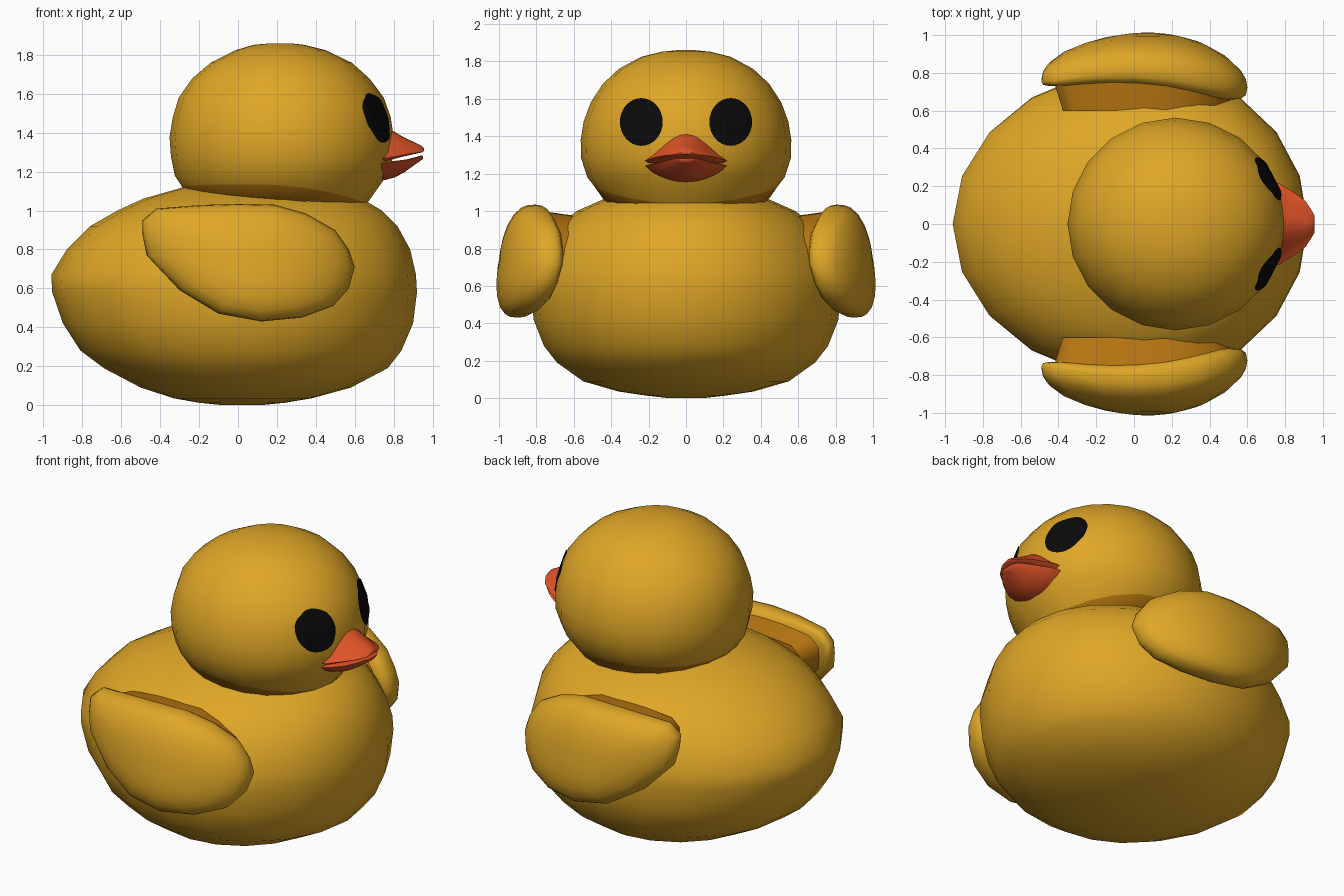
import bpy, bmesh, math
from mathutils import Vector
from mathutils.bvhtree import BVHTree

if "Cube" in bpy.data.objects:
    bpy.data.objects.remove(bpy.data.objects["Cube"])


def material(name, rgb):
    m = bpy.data.materials.new(name)
    m.diffuse_color = (*rgb, 1)
    m.use_nodes = True
    m.node_tree.nodes["Principled BSDF"].inputs["Base Color"].default_value = m.diffuse_color
    return m


YELLOW = material("yellow", (0.74, 0.385, 0.02))
AMBER = material("amber", (0.50, 0.19, 0.006))
ORANGE = material("red orange", (0.73, 0.085, 0.02))
BLACK = material("black", (0.003, 0.003, 0.003))


def loft(name, rings, mats, amber_bands=(), angle=60):
    """Skin a list of closed rings and cap both ends."""
    bm = bmesh.new()
    loops = [[bm.verts.new(p) for p in ring] for ring in rings]
    n = len(loops[0])
    for k, (a, b) in enumerate(zip(loops, loops[1:])):
        for i in range(n):
            j = (i + 1) % n
            f = bm.faces.new((a[i], a[j], b[j], b[i]))
            f.material_index = 1 if k in amber_bands else 0
    bm.faces.new(loops[0])
    bm.faces.new(loops[-1])
    bmesh.ops.recalc_face_normals(bm, faces=bm.faces)
    return finish(name, bm, mats, angle)


def finish(name, bm, mats, angle=60):
    me = bpy.data.meshes.new(name)
    bm.to_mesh(me)
    bm.free()
    for m in mats:
        me.materials.append(m)
    me.shade_smooth()
    me.set_sharp_from_angle(angle=math.radians(angle))
    ob = bpy.data.objects.new(name, me)
    bpy.context.collection.objects.link(ob)
    return ob


def egg(z, x0, x1, hw, cx, n=20, height=None):
    """Horizontal oval with separate front and back radii."""
    ring = []
    for i in range(n):
        t = 2 * math.pi * i / n
        c = math.cos(t)
        x = cx + c * ((x1 - cx) if c > 0 else (cx - x0))
        ring.append((x, hw * math.sin(t), height(x) if height else z))
    return ring


# Body: z, back x, front x, half width
BODY = [(0.0, -0.08, 0.12, 0.09), (0.012, -0.2, 0.24, 0.2), (0.035, -0.33, 0.38, 0.36),
        (0.09, -0.5, 0.58, 0.55), (0.19, -0.69, 0.77, 0.69), (0.28, -0.81, 0.84, 0.76),
        (0.42, -0.90, 0.90, 0.815), (0.58, -0.955, 0.92, 0.828), (0.67, -0.96, 0.915, 0.82),
        (0.80, -0.88, 0.885, 0.77), (0.92, -0.76, 0.82, 0.69), (1.0, -0.62, 0.74, 0.585),
        (1.06, -0.49, 0.64, 0.45), (1.12, -0.28, 0.45, 0.27), (1.135, -0.1, 0.25, 0.12)]
loft("body", [egg(*r, cx=0.05) for r in BODY], [YELLOW])

# Head, with an amber neck band curving into the body
HEAD = [(1.18, -0.325, 0.765, 0.527), (1.28, -0.345, 0.80, 0.56), (1.38, -0.352, 0.80, 0.563),
        (1.48, -0.335, 0.785, 0.547), (1.58, -0.305, 0.75, 0.51), (1.68, -0.235, 0.675, 0.445),
        (1.76, -0.14, 0.585, 0.36), (1.825, -0.01, 0.45, 0.24), (1.852, 0.08, 0.34, 0.13),
        (1.86, 0.17, 0.27, 0.05)]


def neck(x):
    return 1.135 - 0.3 * max(0, x - 0.1) ** 2 - 0.1 * max(0, -x) ** 2


rings = [egg(0, -0.24, 0.6, 0.42, 0.2, height=lambda x: neck(x) - 0.1),
         egg(0, -0.29, 0.665, 0.49, 0.2, height=neck)]
rings += [egg(*r, cx=0.22) for r in HEAD]
head = loft("head", rings, [YELLOW, AMBER], amber_bands=(0,))

# Eyes: thin ovals laid on the head surface
tree = BVHTree.FromPolygons([v.co.copy() for v in head.data.vertices],
                            [p.vertices[:] for p in head.data.polygons])


def eye(name, side):
    bm = bmesh.new()

    def on_head(r, t):
        y = side * (0.236 + 0.113 * r * math.cos(t))
        z = 1.475 + 0.126 * r * math.sin(t)
        hit, *_ = tree.ray_cast(Vector((2, y, z)), Vector((-1, 0, 0)))
        out = (hit - Vector((0.22, 0, 1.36))).normalized()
        return bm.verts.new(hit + out * 0.007)

    n = 32
    loops = [[on_head(r, 2 * math.pi * i / n) for i in range(n)]
             for r in (0.25, 0.5, 0.75, 1)]
    centre = on_head(0, 0)
    for i in range(n):
        j = (i + 1) % n
        tri = (centre, loops[0][i], loops[0][j])
        bm.faces.new(tri if side > 0 else tri[::-1])
        for a, b in zip(loops, loops[1:]):
            quad = (a[i], b[i], b[j], a[j])
            bm.faces.new(quad if side > 0 else quad[::-1])
    finish(name, bm, [BLACK])


# Beak halves: x, half width, mouth z, crown z
UPPER = [(0.70, 0.225, 1.252, 1.43), (0.77, 0.215, 1.258, 1.42), (0.80, 0.195, 1.265, 1.408),
         (0.85, 0.165, 1.278, 1.378), (0.91, 0.12, 1.291, 1.35), (0.945, 0.065, 1.299, 1.333),
         (0.955, 0.045, 1.306, 1.322)]
LOWER = [(0.70, 0.22, 1.245, 1.15), (0.76, 0.213, 1.25, 1.158), (0.81, 0.185, 1.256, 1.172),
         (0.86, 0.15, 1.262, 1.20), (0.91, 0.105, 1.274, 1.237), (0.94, 0.06, 1.283, 1.257),
         (0.95, 0.04, 1.281, 1.266)]


def beak(name, sections, power):
    rings = []
    for x, hw, mouth, crown in sections:
        ring = []
        for i in range(13):
            u = -1 + i / 6
            bulge = max(0, math.cos(u * math.pi / 2)) ** power
            ring.append((x, u * hw, mouth + (crown - mouth) * (0.08 + 0.92 * bulge)))
        ring += [(x, u * hw, mouth) for u in (0.9, 0.45, 0, -0.45, -0.9)]
        rings.append(ring)
    loft(name, rings, [ORANGE], angle=50)


beak("upper_beak", UPPER, 1.35)
beak("lower_beak", LOWER, 0.7)

# Wings: rounded pads following a side outline (x, z)
OUTLINE = [(-0.49, 0.95), (-0.42, 1.01), (-0.2, 1.028), (0, 1.035), (0.19, 1.03), (0.35, 0.985),
           (0.5, 0.9), (0.57, 0.8), (0.6, 0.71), (0.57, 0.6), (0.49, 0.51), (0.33, 0.45),
           (0.12, 0.43), (-0.1, 0.47), (-0.3, 0.59), (-0.47, 0.77), (-0.49, 0.87)]


def wing_ring(s, depth, side, flat_y=None):
    """Outline scaled by s; depth -1 is the inner face, +1 the outer."""
    ring = []
    for px, pz in OUTLINE:
        x, z = 0.08 + (px - 0.08) * s, 0.74 + (pz - 0.74) * s
        bend = (0.45 if x > 0.05 else 0.24) * (x - 0.05) ** 2
        rim = 0.9 - 0.15 * (z - 0.43) - bend
        inner = min(0.15, max(0.05, 0.11 + 0.1 * x))
        y = rim + depth * (0.148 if depth > 0 else inner)
        ring.append((x, side * (flat_y or y), z))
    return ring


def puff(s):
    return (1 - s ** 2.6) ** (1 / 2.6)


for side, label in ((-1, "near"), (1, "far")):
    eye(label + "_eye", side)
    inner = [(s, -puff(s)) for s in (0.3, 0.6, 0.82, 0.94, 0.985)]
    outer = [(s, puff(s)) for s in (0.985, 0.94, 0.82, 0.62, 0.4, 0.18)]
    loft(label + "_wing", [wing_ring(s, d, side) for s, d in inner + [(1, 0)] + outer], [YELLOW])
    # Amber joint between wing and body
    loft(label + "_wing_joint", [wing_ring(0.8, 0, side, 0.6), wing_ring(0.88, -0.4, side)],
         [AMBER])
